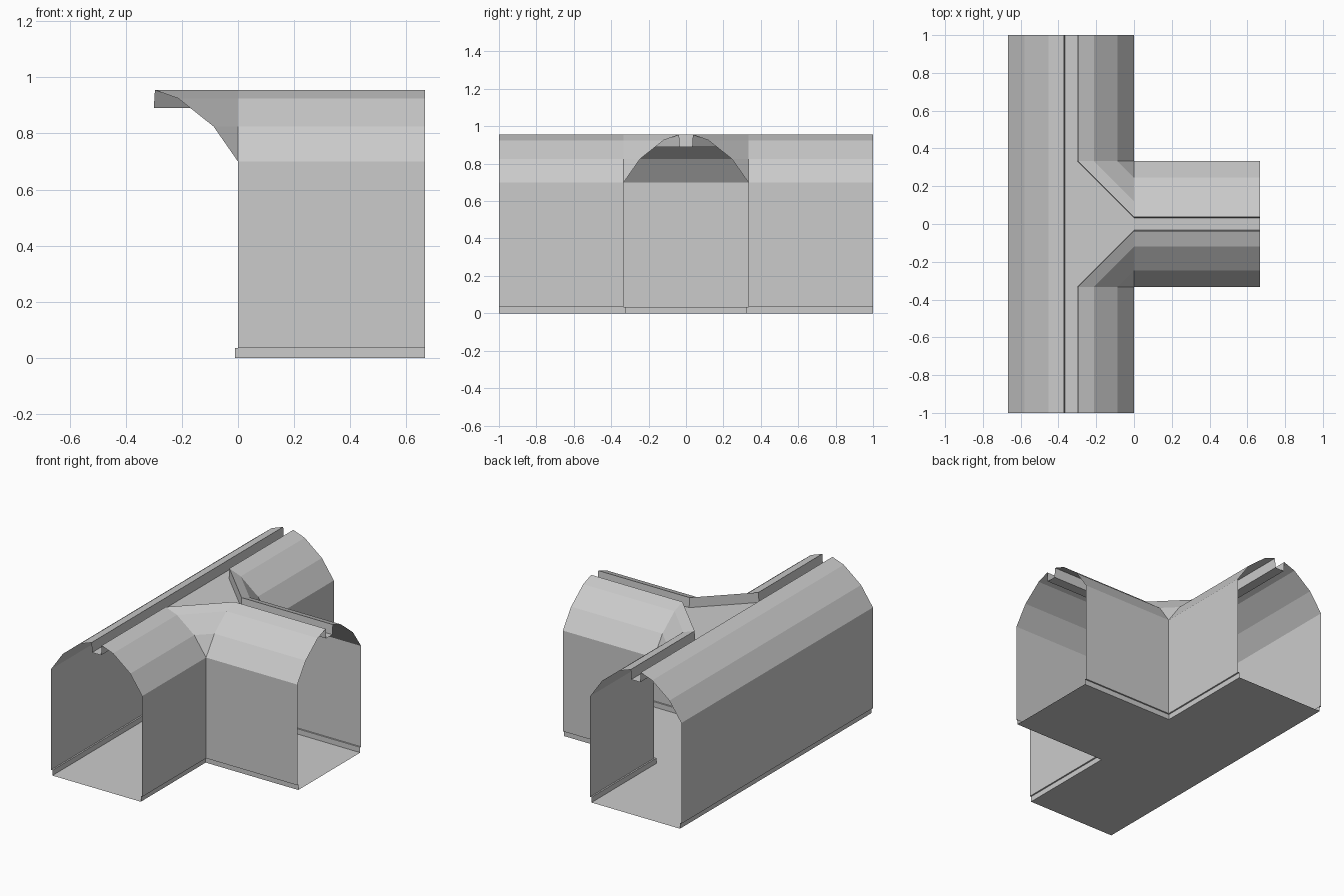
import bpy
import bmesh

cube = bpy.data.objects.get("Cube")
if cube:
    bpy.data.objects.remove(cube, do_unlink=True)

R = 0.333        # half width of each passage; the main passage runs along x = -R
END_X = 0.667    # open end of the side passage
END_Y = 1.0      # open ends of the main passage

# Half profiles: (distance from passage centre line, height)
SKIRTING = [(0.323, 0), (0.323, 0.035), (R, 0.035)]
WALL = [(R, 0.035), (R, 0.7)]
VAULT = [(R, 0.7), (0.246, 0.825), (0.12, 0.925), (0.037, 0.955)]
CHANNEL = [(0.037, 0.955), (0.033, 0.89)]

grey = bpy.data.materials.new("light_grey")
grey.use_nodes = True
colour = (0.6, 0.6, 0.6, 1)
grey.diffuse_color = colour
grey.node_tree.nodes["Principled BSDF"].inputs["Base Color"].default_value = colour


def junction_path(d, z):
    """Plan path from the main passage end, round the corner, to the side end."""
    if z <= 0.035:
        corner = [(d - R, d), (d - R, d)]
    else:
        corner = [(d - R, R), (0, d)]
    return [(d - R, END_Y)] + corner + [(END_X, d)]


def straight_path(d, z):
    """Plan path of the unbroken side of the main passage."""
    return [(-R - d, END_Y), (-R - d, 0)]


def sweep(bm, profile, path, flip):
    """Join the paths of neighbouring profile points with quads."""
    rows = [[bm.verts.new((x, y, z)) for x, y in path(d, z)] for d, z in profile]
    for low, high in zip(rows, rows[1:]):
        for i in range(len(low) - 1):
            quad = [low[i], low[i + 1], high[i + 1], high[i]]
            bm.faces.new(quad[::-1] if flip else quad)


def plate(bm, d, z, flip):
    """Flat half plate bounded by both paths and the mirror plane."""
    outline = straight_path(d, z) + [(END_X, 0)] + junction_path(d, z)[::-1]
    points = []
    for p in outline:
        if p not in points:
            points.append(p)
    verts = [bm.verts.new((x, y, z)) for x, y in points]
    bm.faces.new(verts[::-1] if flip else verts)


def part(name, profile=None, flat=None):
    bm = bmesh.new()
    if profile:
        sweep(bm, profile, junction_path, True)
        sweep(bm, profile, straight_path, False)
    if flat:
        plate(bm, *flat)
    bmesh.ops.remove_doubles(bm, verts=bm.verts, dist=0.0001)
    mesh = bpy.data.meshes.new(name)
    bm.to_mesh(mesh)
    bm.free()
    mesh.materials.append(grey)
    obj = bpy.data.objects.new(name, mesh)
    bpy.context.collection.objects.link(obj)
    # Other half of the symmetrical junction
    mirror = obj.modifiers.new("mirror", "MIRROR")
    mirror.use_axis = (False, True, False)
    return obj


# Floor slab and recessed skirting
part("floor", flat=(0.323, 0, True))
part("skirting", SKIRTING)

# Upright walls and faceted vault with bevelled inner corners
part("walls", WALL)
part("vaulted_roof", VAULT)

# Sunken channel along the ridge, widening at the junction
part("ridge_channel", CHANNEL, flat=(0.033, 0.89, False))
